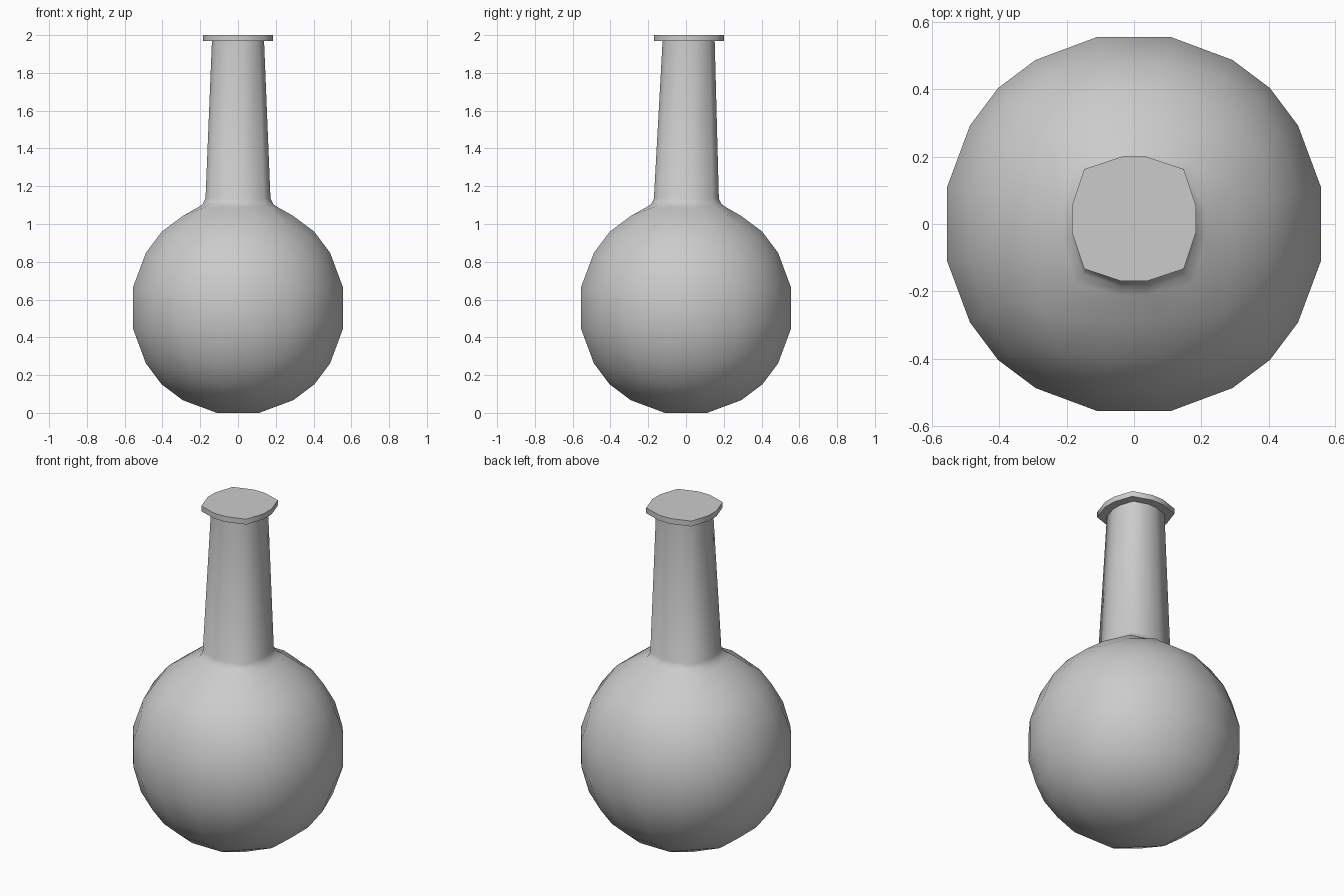
import bpy, bmesh
from mathutils import Vector

if "Cube" in bpy.data.objects:
    bpy.data.objects.remove(bpy.data.objects["Cube"])

R, CZ = 0.577, 0.555

# round body: cube grid projected onto a sphere
bm = bmesh.new()
bmesh.ops.create_cube(bm, size=2)
bmesh.ops.subdivide_edges(bm, edges=bm.edges[:], cuts=4, use_grid_fill=True)
opening = [f for f in bm.faces
           if f.normal.z > 0.9 and max(abs(c) for c in f.calc_center_median().xy) < 0.5]
ring_dirs = [(1, -.2), (1, .2), None, (.2, 1), (-.2, 1), None,
             (-1, .2), (-1, -.2), None, (-.2, -1), (.2, -1), None]
signs = {2: (1, 1), 5: (-1, 1), 8: (-1, -1), 11: (1, -1)}

# 12 vertices around the opening, matched to the neck's cross-section order
grid_xy = [(.6 * a[0], .2 * a[1] / .2) if a and abs(a[0]) == 1 else a for a in ring_dirs]
first = []
for i, a in enumerate(ring_dirs):
    if a is None:
        p = Vector((.6 * signs[i][0], .6 * signs[i][1], 1))
    elif abs(a[0]) == 1:
        p = Vector((.6 * a[0], a[1], 1))
    else:
        p = Vector((a[0], .6 * a[1], 1))
    first.append(min(bm.verts, key=lambda v: (v.co - p).length))
for v in bm.verts:
    v.co = v.co.normalized() * R + Vector((0, 0, CZ))
bmesh.ops.delete(bm, geom=opening, context='FACES')


def ring(r, y, z, corner=.8):
    out = []
    for i, a in enumerate(ring_dirs):
        x, yy = a if a else (signs[i][0] * corner, signs[i][1] * corner)
        out.append(bm.verts.new((x * r, yy * r + y, z)))
    return out


# shoulder, tapered neck and lip as successive loops
prev = first
for r, y, z, c in [(.212, .001, 1.088, .83), (.187, .002, 1.105, .81),
                   (.172, .002, 1.135, .8), (.138, .014, 1.968, .8),
                   (.185, .015, 1.968, .8), (.185, .015, 2.0, .8)]:
    cur = ring(r, y, z, c)
    for i in range(12):
        j = (i + 1) % 12
        bm.faces.new((prev[i], prev[j], cur[j], cur[i]))
    prev = cur
bm.faces.new(prev)

bmesh.ops.recalc_face_normals(bm, faces=bm.faces[:])
mesh = bpy.data.meshes.new("flask")
bm.to_mesh(mesh)
bm.free()
flask = bpy.data.objects.new("flask", mesh)
bpy.context.collection.objects.link(flask)
bpy.context.view_layer.objects.active = flask
flask.select_set(True)
bpy.ops.object.shade_smooth_by_angle(angle=1.05)
